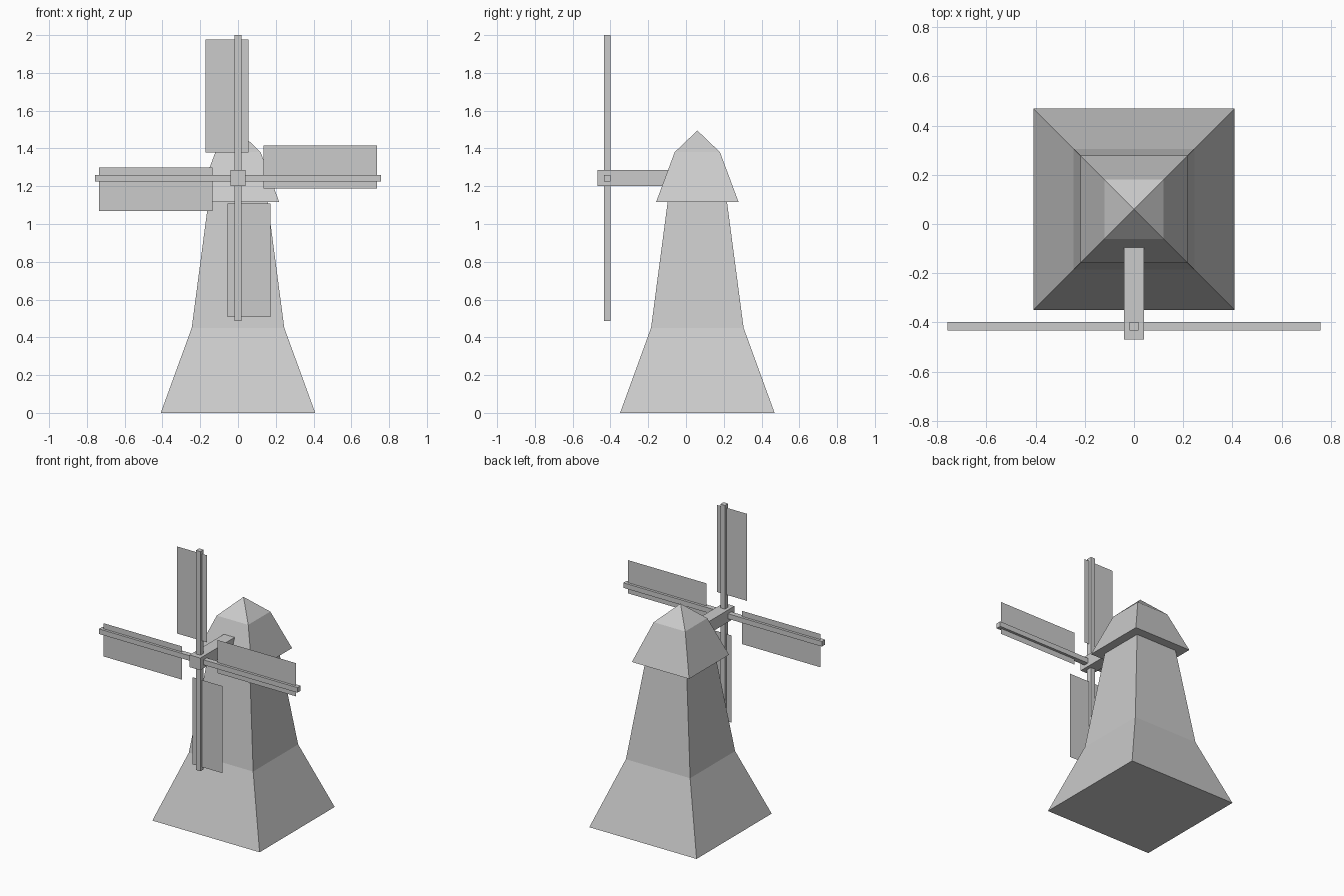
import bpy, math
from mathutils import Matrix, Vector

if "Cube" in bpy.data.objects:
    bpy.data.objects.remove(bpy.data.objects["Cube"])

TOWER_Y = 0.06
HUB = Vector((0, -0.416, 1.243))


def make(name, verts, faces):
    mesh = bpy.data.meshes.new(name)
    mesh.from_pydata(verts, [], faces)
    ob = bpy.data.objects.new(name, mesh)
    bpy.context.collection.objects.link(ob)
    return ob


def square_loft(name, profile, floor=False, apex=None):
    """Stack square rings given as (half width, z)."""
    verts, faces = [], []
    for h, z in profile:
        verts += [(sx * h, TOWER_Y + sy * h, z)
                  for sx, sy in ((-1, -1), (1, -1), (1, 1), (-1, 1))]
    for r in range(len(profile) - 1):
        for i in range(4):
            a, b = r * 4 + i, r * 4 + (i + 1) % 4
            faces.append((a, b, b + 4, a + 4))
    if floor:
        faces.append((3, 2, 1, 0))
    if apex is not None:
        top, n = (len(profile) - 1) * 4, len(verts)
        verts.append((0, TOWER_Y, apex))
        faces += [(top + i, top + (i + 1) % 4, n) for i in range(4)]
    return make(name, verts, faces)


def box(name, lo, hi):
    verts = [(x, y, z) for z in (lo[2], hi[2]) for y in (lo[1], hi[1]) for x in (lo[0], hi[0])]
    return make(name, verts, [(0, 2, 3, 1), (4, 5, 7, 6), (0, 1, 5, 4),
                              (2, 6, 7, 3), (0, 4, 6, 2), (1, 3, 7, 5)])


# Tower with flared base
square_loft("tower", [(0.409, 0), (0.245, 0.45), (0.157, 1.117)], floor=True)

# Overhanging cap with a ledge underneath
square_loft("cap", [(0.157, 1.117), (0.218, 1.117), (0.12, 1.38)], apex=1.495)

# Shaft running from the hub into the cap
box("shaft", (-0.041, -0.469, 1.202), (0.041, 0.0, 1.286))

# Crossed spars
T, R = 0.0175, 0.757
for name, x, z in (("vertical_spar", T, R), ("horizontal_spar", R, T)):
    half = Vector((x, T, z))
    box(name, HUB - half, HUB + half)

# Four flat sails, each offset to one side of its spar
for i, side in enumerate(("top", "right", "bottom", "left")):
    turn = Matrix.Translation(HUB) @ Matrix.Rotation(i * math.pi / 2, 4, 'Y')
    corners = [(-0.173, 0, 0.135), (0.056, 0, 0.135), (0.056, 0, 0.735), (-0.173, 0, 0.735)]
    make(side + "_sail", [turn @ Vector(c) for c in corners], [(0, 1, 2, 3)])
